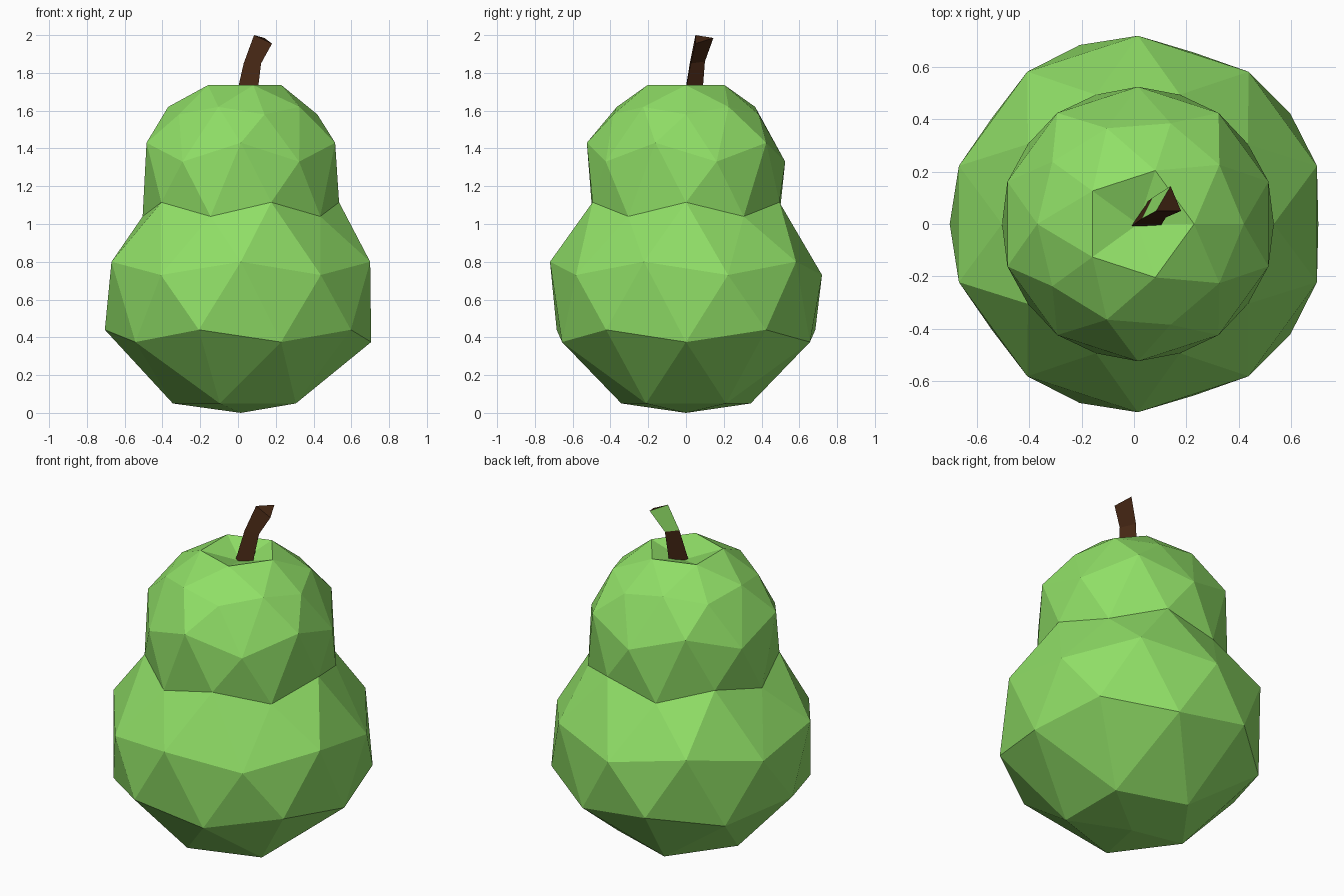
import bpy, bmesh, math

if "Cube" in bpy.data.objects:
    bpy.data.objects.remove(bpy.data.objects["Cube"])

CX = 0.015  # axis of the fruit


def material(name, rgb):
    m = bpy.data.materials.new(name)
    m.diffuse_color = (*rgb, 1.0)
    m.use_nodes = True
    m.node_tree.nodes["Principled BSDF"].inputs["Base Color"].default_value = m.diffuse_color
    return m


green = material("pear green", (0.28, 0.74, 0.135))
brown = material("stem brown", (0.06, 0.02, 0.007))


def finish(bm, name, mats):
    bmesh.ops.recalc_face_normals(bm, faces=bm.faces)
    me = bpy.data.meshes.new(name)
    bm.to_mesh(me)
    bm.free()
    for m in mats:
        me.materials.append(m)
    ob = bpy.data.objects.new(name, me)
    bpy.context.collection.objects.link(ob)
    return ob


# Pear body: two stacked low-poly balls sharing a zigzag neck ring
bm = bmesh.new()


def ring(count, start, even, odd):
    """Ring of verts alternating between two (radius, z) pairs."""
    out = []
    for i in range(count):
        r, z = odd if i % 2 else even
        a = math.radians(start + i * 360 / count)
        out.append(bm.verts.new((CX + r * math.cos(a), r * math.sin(a), z)))
    return out


def staggered(a, b):
    """Triangle band; b is turned half a step ahead of a."""
    n = len(a)
    for i in range(n):
        j = (i + 1) % n
        bm.faces.new((a[i], a[j], b[i]))
        bm.faces.new((a[j], b[j], b[i]))


def cap(pole_z, five, ten, offset):
    """Pole fan plus the band from a ring of 5 to a ring of 10."""
    pole = bm.verts.new((CX, 0, pole_z))
    for i in range(5):
        j = (i + 1) % 5
        k = 2 * i + offset
        prev, mid, nxt = ten[(k - 1) % 10], ten[k], ten[(k + 1) % 10]
        bm.faces.new((pole, five[i], five[j]))
        bm.faces.new((five[i], prev, mid))
        bm.faces.new((five[i], mid, nxt))
        bm.faces.new((five[i], nxt, five[j]))


base = ring(5, 36, (0.36, 0.05), (0.36, 0.05))
low = ring(10, 0, (0.69, 0.375), (0.72, 0.44))
belly = ring(10, 18, (0.72, 0.73), (0.72, 0.80))
neck = ring(10, 0, (0.52, 1.115), (0.52, 1.04))
head = ring(10, 18, (0.525, 1.33), (0.525, 1.43))
shoulder = ring(10, 0, (0.405, 1.58), (0.385, 1.62))
rim = ring(5, 0, (0.215, 1.735), (0.215, 1.735))

cap(0.0, base, low, 1)
staggered(low, belly)
staggered(neck, belly)
staggered(neck, head)
staggered(shoulder, head)
cap(1.67, rim, shoulder, 0)
finish(bm, "pear_body", [green])

# Stem: bent three-sided stalk, upper back-left face is green
bm = bmesh.new()
sections = [
    [(-0.012, -0.01, 1.665), (0.10, -0.01, 1.665), (0.05, 0.085, 1.665)],
    [(0.03, 0.02, 1.85), (0.122, 0.025, 1.85), (0.07, 0.10, 1.86)],
    [(0.085, 0.05, 2.0), (0.18, 0.05, 1.955), (0.14, 0.145, 1.985)],
]
rows = [[bm.verts.new(p) for p in s] for s in sections]
for lvl in range(2):
    a, b = rows[lvl], rows[lvl + 1]
    for i in range(3):
        j = (i + 1) % 3
        f = bm.faces.new((a[i], a[j], b[j], b[i]))
        f.material_index = 1 if lvl == 1 and i == 2 else 0
bm.faces.new(rows[0][::-1])
bm.faces.new(rows[2])
finish(bm, "stem", [brown, green])
